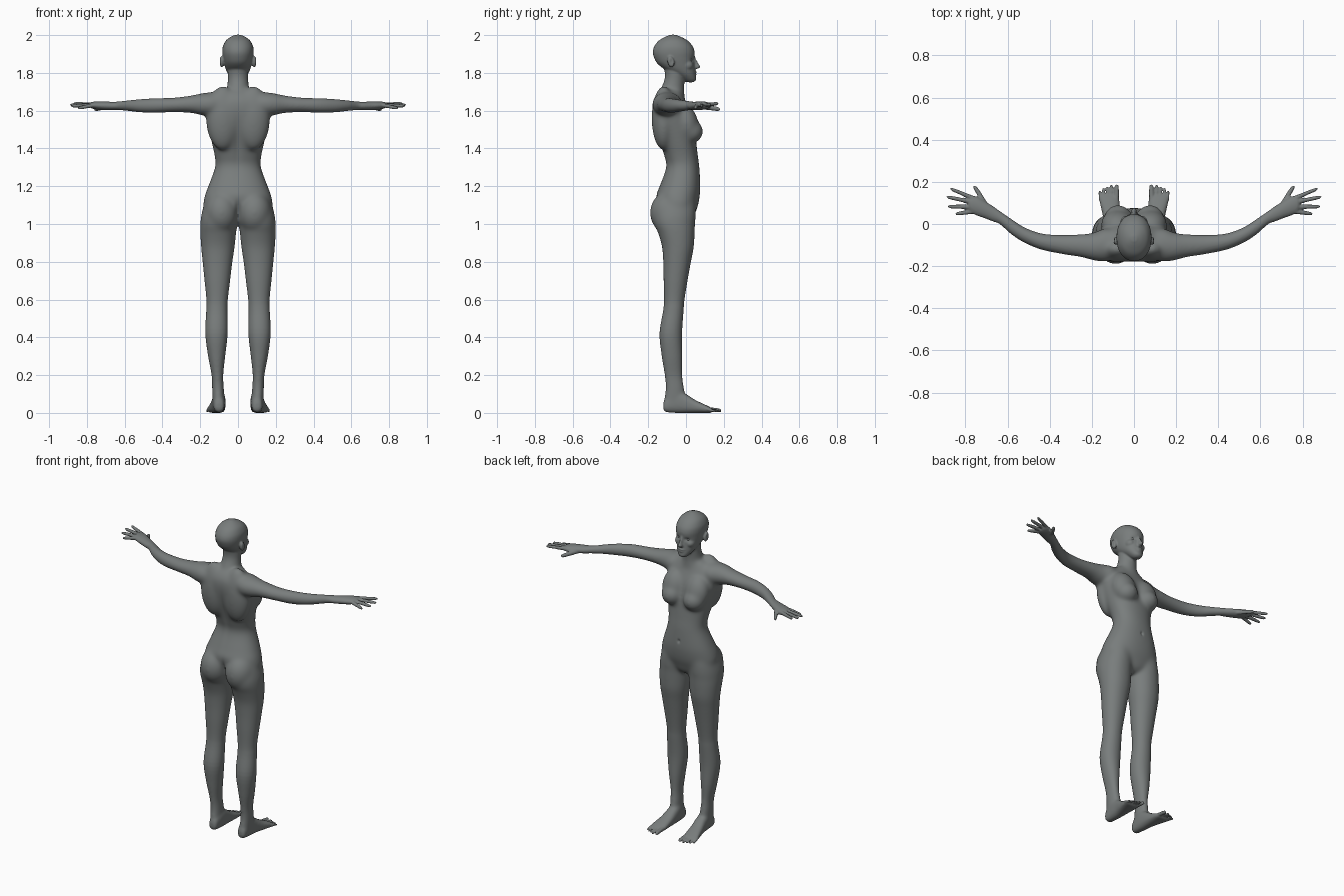
import bpy, bmesh, math
from mathutils import Vector, Matrix

SEG = 40
bm = bmesh.new()


def power(c, e):
    return math.copysign(abs(c) ** e, c)


def spline(rows, sub=5):
    """Catmull-Rom through rows of numbers."""
    out = []
    for i in range(len(rows) - 1):
        p = [rows[max(0, min(len(rows) - 1, i + k))] for k in (-1, 0, 1, 2)]
        for j in range(sub):
            t = j / sub
            out.append([0.5 * (2 * b + (c - a) * t + (2 * a - 5 * b + 4 * c - d) * t * t
                               + (3 * b - a - 3 * c + d) * t ** 3) for a, b, c, d in zip(*p)])
    return out + [list(rows[-1])]


def loft(axis, rows, square=2.0):
    """Skin rows of (position, a_low, a_high, b_low, b_high) along an axis."""
    rings = []
    for t, a0, a1, b0, b1 in spline(rows):
        ring = []
        for k in range(SEG):
            ang = 2 * math.pi * k / SEG
            a = (a0 + a1) / 2 + (a1 - a0) / 2 * power(math.cos(ang), 2 / square)
            b = (b0 + b1) / 2 + (b1 - b0) / 2 * power(math.sin(ang), 2 / square)
            ring.append(bm.verts.new({'x': (t, a, b), 'y': (a, t, b), 'z': (a, b, t)}[axis]))
        rings.append(ring)
    for r, s in zip(rings, rings[1:]):
        for k in range(SEG):
            n = (k + 1) % SEG
            bm.faces.new((r[k], r[n], s[n], s[k]))
    bm.faces.new(rings[0][::-1])
    bm.faces.new(rings[-1])


def central(rows, square=2.0):
    loft('z', [(z, -w, w, b, f) for z, w, b, f in rows], square)


def blob(centre, radii, tilt=0.0):
    m = (Matrix.Translation(centre) @ Matrix.Rotation(tilt, 4, 'X')
         @ Matrix.Diagonal((*radii, 1)))
    bmesh.ops.create_uvsphere(bm, u_segments=32, v_segments=20, radius=1, matrix=m)


def digit(axis, p, q, r):
    """Finger or toe from p to q, both (along, side, z)."""
    rows = []
    for t, k in ((0, 1.05), (.3, 1), (.6, .95), (.85, .85), (.96, .6), (1, .2)):
        s, a, z = (u + (v - u) * t for u, v in zip(p, q))
        rows.append((s, a - r * k, a + r * k, z - r * k, z + r * k))
    loft(axis, rows)


def evaluated(obj):
    """Bake the modifiers into the mesh."""
    deps = bpy.context.evaluated_depsgraph_get()
    data = bpy.data.meshes.new_from_object(obj.evaluated_get(deps))
    obj.modifiers.clear()
    obj.data = data
    return data


# Leg
loft('z', [(1.17, .04, .13, -.12, .03), (1.12, .012, .172, -.155, .05),
           (1.05, .004, .194, -.172, .052), (1.0, .005, .2, -.168, .048),
           (.95, .01, .2, -.147, .046), (.88, .018, .195, -.127, .041),
           (.8, .03, .187, -.12, .026), (.7, .042, .177, -.118, .008),
           (.6, .054, .167, -.116, -.008), (.54, .056, .168, -.121, -.013),
           (.42, .055, .173, -.14, -.021), (.3, .068, .158, -.128, -.02),
           (.2, .078, .14, -.113, -.02), (.13, .075, .137, -.108, -.01),
           (.06, .073, .133, -.115, .0), (.02, .08, .125, -.1, .0)], 2.1)
# Buttock
blob((.087, -.088, 1.06), (.092, .103, .115))
# Foot and toes
loft('y', [(-.12, .09, .112, .025, .055), (-.108, .075, .127, .006, .08),
           (-.05, .067, .135, .0, .12), (0, .066, .14, .0, .1), (.05, .067, .15, .0, .068),
           (.1, .069, .161, .0, .044), (.128, .073, .163, .0, .03), (.138, .08, .157, .006, .022)], 2.5)
for x, tip, r in ((.082, .188, .012), (.1075, .188, .008), (.127, .18, .0075),
                  (.146, .172, .0075), (.164, .16, .0075)):
    digit('y', (.11, x * .9 + .01, .02), (tip, x, r), r)
# Arm and palm
loft('x', [(.05, -.15, -.05, 1.6, 1.695), (.13, -.178, -.02, 1.572, 1.698),
           (.19, -.174, -.04, 1.575, 1.693), (.25, -.158, -.048, 1.588, 1.68),
           (.34, -.142, -.053, 1.592, 1.668), (.44, -.121, -.045, 1.590, 1.665),
           (.52, -.088, -.016, 1.592, 1.66), (.58, -.05, .022, 1.599, 1.654),
           (.635, -.002, .06, 1.604, 1.648), (.67, .012, .085, 1.603, 1.647),
           (.71, .028, .11, 1.603, 1.649), (.745, .04, .13, 1.606, 1.649),
           (.775, .055, .135, 1.612, 1.646), (.785, .07, .125, 1.618, 1.64)])
# Fingers and thumb
for y0, x1, y1, z1 in ((.12, .873, .168, 1.638), (.102, .89, .129, 1.631),
                       (.081, .885, .083, 1.624), (.06, .848, .048, 1.613)):
    digit('x', (.755, y0, 1.631), (x1, y1, z1), .0105)
digit('y', (.06, .685, 1.625), (.182, .758, 1.607), .0135)
# Breast, upper chest, shoulder blade
blob((.076, .024, 1.49), (.067, .067, .064))
blob((.078, .0, 1.535), (.078, .065, .105), .25)
blob((.08, -.118, 1.56), (.09, .064, .17))
# Ear
blob((.086, -.08, 1.859), (.013, .018, .03), .2)
# Cheek
blob((.038, .006, 1.84), (.027, .032, .027))

# Mirror everything so far to the other side
geom = bmesh.ops.duplicate(bm, geom=bm.verts[:] + bm.edges[:] + bm.faces[:])['geom']
for e in geom:
    if isinstance(e, bmesh.types.BMVert):
        e.co.x *= -1

# Torso
central([(.995, .03, -.08, .01), (1.02, .09, -.11, .035), (1.06, .165, -.135, .05),
         (1.1, .184, -.15, .064), (1.15, .176, -.158, .073), (1.2, .158, -.14, .076),
         (1.3, .122, -.106, .071), (1.36, .124, -.117, .063), (1.42, .137, -.137, .056),
         (1.5, .154, -.163, .045), (1.58, .167, -.178, .026), (1.64, .162, -.178, .002),
         (1.68, .12, -.162, -.014), (1.705, .078, -.14, -.02), (1.72, .04, -.12, -.03)], 2.2)
# Neck
central([(1.62, .12, -.17, -.01), (1.66, .098, -.16, -.006), (1.69, .074, -.148, -.008),
         (1.715, .061, -.135, -.01), (1.76, .054, -.115, -.008), (1.8, .054, -.112, -.005),
         (1.85, .052, -.125, -.01)])
# Head
central([(1.75, .016, .01, .04), (1.762, .03, -.015, .053), (1.79, .051, -.06, .051),
         (1.82, .065, -.115, .049), (1.85, .074, -.152, .046), (1.88, .08, -.169, .045),
         (1.91, .083, -.176, .046), (1.94, .08, -.168, .036), (1.97, .065, -.145, .01),
         (1.99, .04, -.112, -.025), (2.002, .012, -.082, -.056)], 2.15)
# Nose and lips
central([(1.82, .01, .03, .055), (1.83, .0145, .03, .076), (1.85, .0095, .03, .066),
         (1.88, .008, .03, .05), (1.9, .008, .03, .044)])
blob((0, .043, 1.804), (.024, .014, .007))
blob((0, .043, 1.793), (.02, .014, .007))

# Fuse the parts into one skin
bmesh.ops.recalc_face_normals(bm, faces=bm.faces[:])
mesh = bpy.data.meshes.new("body")
bm.to_mesh(mesh)
bm.free()
body = bpy.data.objects.new("body", mesh)
bpy.context.collection.objects.link(body)
fuse = body.modifiers.new("fuse", 'REMESH')
fuse.mode = 'VOXEL'
fuse.voxel_size = .005
skin = evaluated(body)


def ramp(v, a, b):
    return max(0.0, min(1.0, (v - a) / (b - a)))


# Soften the seams: strong on torso, hips and ankles, light elsewhere
strong = body.vertex_groups.new(name="soft")
for v in skin.vertices:
    x, y, z = v.co
    w = ramp(z, .85, 1.0) * ramp(z, 1.765, 1.70) * ramp(abs(x), .32, .22)
    w = max(w, .4 * ramp(z, .03, .07) * ramp(z, .3, .15) * ramp(y, .1, .05))
    if w > .01:
        strong.add([v.index], w, 'REPLACE')
for group, count in (("soft", 85), ("", 3)):
    relax = body.modifiers.new("relax", 'SMOOTH')
    relax.factor = .5
    relax.iterations = count
    relax.vertex_group = group
skin = evaluated(body)

# Press in eye sockets, mouth line, navel, spine furrow and cleft: centre, radii, push
dents = [((0, .058, 1.7985), (.02, .03, .003), (0, -.003, 0)),
         ((0, .075, 1.225), (.008, .03, .011), (0, -.008, 0)),
         ((0, -.15, 1.43), (.02, .06, .14), (0, .008, 0)),
         ((0, -.16, 1.06), (.013, .05, .05), (0, .016, 0))]
for s in (1, -1):
    dents.append(((s * .032, .042, 1.869), (.017, .03, .011), (0, -.009, 0)))
    dents.append(((s * .1, -.076, 1.86), (.009, .009, .016), (-s * .006, 0, 0)))
for c, r, push in dents:
    c, push = Vector(c), Vector(push)
    for v in skin.vertices:
        d = v.co - c
        q = (d.x / r[0]) ** 2 + (d.y / r[1]) ** 2 + (d.z / r[2]) ** 2
        if q < 6:
            v.co += push * math.exp(-q)
skin.shade_smooth()

# Dark grey skin
grey = bpy.data.materials.new("dark_grey")
grey.diffuse_color = (.19, .205, .203, 1)
skin.materials.clear()
skin.materials.append(grey)

# Eyeballs
for s, side in ((1, "right"), (-1, "left")):
    bpy.ops.mesh.primitive_uv_sphere_add(segments=24, ring_count=16, radius=.0125,
                                         location=(s * .031, .019, 1.868))
    eye = bpy.context.object
    eye.name = side + "_eye"
    eye.data.shade_smooth()
    eye.data.materials.append(grey)
